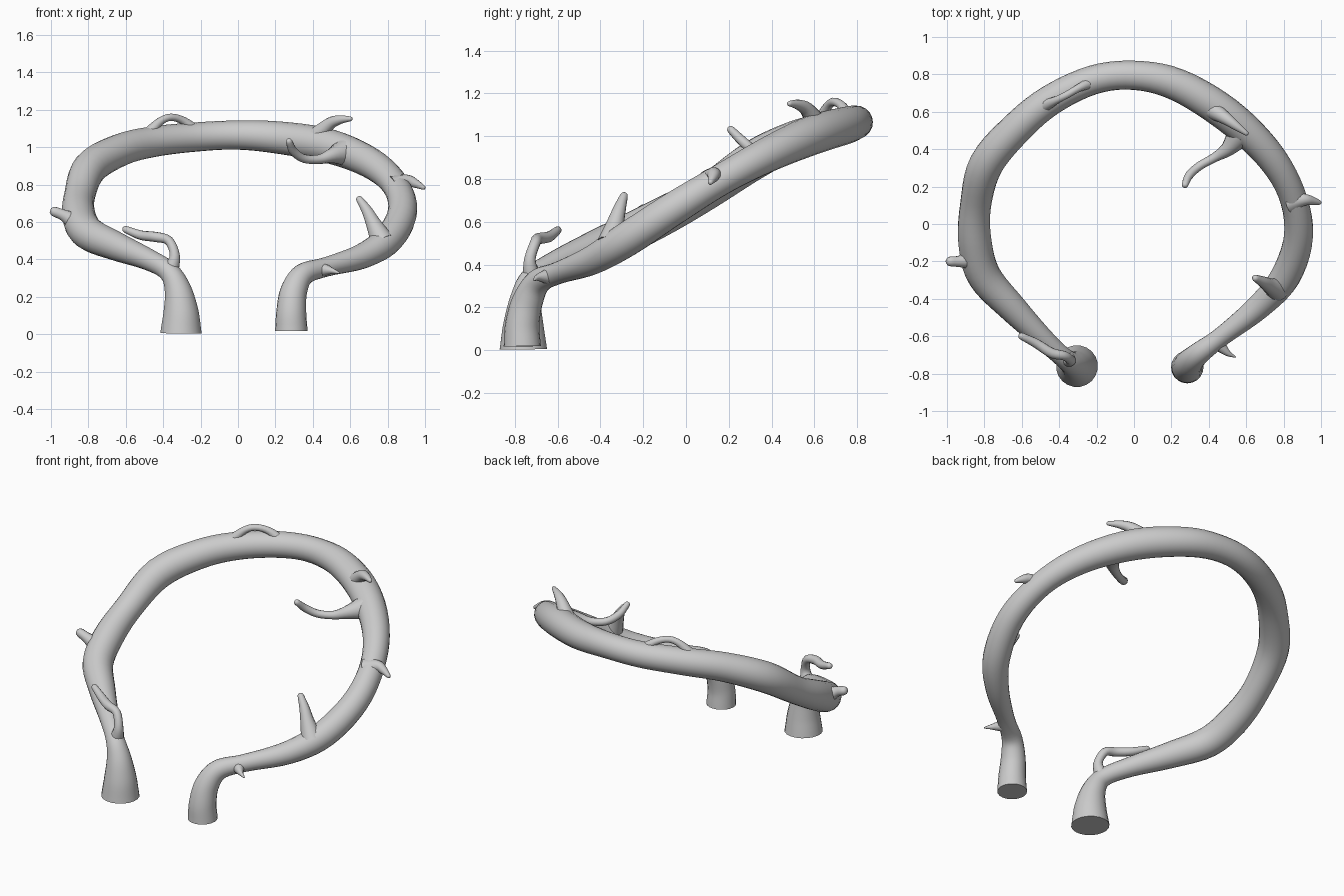
import bpy, bmesh, math
from mathutils import Vector

if "Cube" in bpy.data.objects:
    bpy.data.objects.remove(bpy.data.objects["Cube"])


def smooth_path(pts, steps):
    """Catmull-Rom through (x, y, z, radius) points."""
    p = [Vector(q) for q in pts]
    p = [p[0] * 2 - p[1]] + p + [p[-1] * 2 - p[-2]]
    out = []
    for i in range(1, len(p) - 2):
        a, b, c, d = p[i - 1:i + 3]
        for s in range(steps):
            t = s / steps
            out.append(0.5 * (2 * b + (c - a) * t + (2 * a - 5 * b + 4 * c - d) * t ** 2
                              + (3 * b - a - 3 * c + d) * t ** 3))
    out.append(p[-2])
    return out


def branch(name, pts, sides=16, steps=5, round_tip=False):
    path = smooth_path(pts, steps)
    pos = [q.to_3d() for q in path]
    rad = [q[3] for q in path]
    if round_tip:
        d = (pos[-1] - pos[-2]).normalized()
        r = rad[-1]
        for a in (35, 65):
            pos.append(pos[-3 if a == 0 else len(path) - 1] + d * r * math.sin(math.radians(a)))
            rad.append(r * math.cos(math.radians(a)))
    bm = bmesh.new()
    rings = []
    n = len(pos)
    tan = [(pos[min(i + 1, n - 1)] - pos[max(i - 1, 0)]).normalized() for i in range(n)]
    u = tan[0].orthogonal().normalized()
    for i in range(n):
        if i:
            u = tan[i - 1].rotation_difference(tan[i]) @ u
        u = (u - tan[i] * u.dot(tan[i])).normalized()
        v = tan[i].cross(u)
        ring = []
        for k in range(sides):
            a = 2 * math.pi * k / sides
            ring.append(bm.verts.new(pos[i] + (u * math.cos(a) + v * math.sin(a)) * rad[i]))
        rings.append(ring)
    for r0, r1 in zip(rings, rings[1:]):
        for k in range(sides):
            j = (k + 1) % sides
            bm.faces.new((r0[k], r0[j], r1[j], r1[k]))
    bm.faces.new(rings[0][::-1])
    bm.faces.new(rings[-1])
    bmesh.ops.recalc_face_normals(bm, faces=bm.faces)
    me = bpy.data.meshes.new(name)
    bm.to_mesh(me)
    bm.free()
    ob = bpy.data.objects.new(name, me)
    bpy.context.collection.objects.link(ob)
    bpy.ops.object.select_all(action='DESELECT')
    ob.select_set(True)
    bpy.context.view_layer.objects.active = ob
    bpy.ops.object.shade_smooth_by_angle(angle=math.radians(50))
    return ob


# Main bent branch, from the left foot round the back to the right foot
branch("main_branch", [
    (-.305, -.76, .005, .112), (-.305, -.76, .12, .095), (-.322, -.75, .24, .072),
    (-.37, -.72, .335, .055), (-.48, -.62, .40, .058), (-.65, -.45, .47, .077),
    (-.80, -.28, .54, .090), (-.85, -.10, .63, .090), (-.847, .10, .74, .083),
    (-.79, .32, .89, .092), (-.63, .51, .985, .087), (-.45, .66, 1.03, .082),
    (-.22, .77, 1.055, .078), (0, .795, 1.065, .078), (.23, .745, 1.05, .087),
    (.49, .59, 1.005, .092), (.71, .385, .915, .082), (.84, .17, .80, .073),
    (.88, -.06, .66, .078), (.81, -.28, .515, .080), (.67, -.44, .42, .068),
    (.47, -.60, .36, .052), (.35, -.69, .32, .060), (.298, -.74, .23, .072),
    (.285, -.765, .12, .080), (.285, -.765, .018, .087)], sides=20)

# Side twigs: flared roots start inside the main branch
twigs = {
    "left_foot_twig": [(-.36, -.72, .34, .045), (-.338, -.73, .42, .028), (-.37, -.705, .50, .025),
                       (-.44, -.69, .52, .027), (-.52, -.64, .53, .025), (-.60, -.60, .56, .019)],
    "left_stub": [(-.87, -.19, .60, .055), (-.93, -.20, .635, .032), (-.98, -.20, .655, .027)],
    "loop_twig": [(-.48, .63, 1.07, .035), (-.42, .66, 1.135, .022), (-.36, .69, 1.16, .02),
                  (-.29, .73, 1.14, .022), (-.22, .76, 1.08, .035)],
    "top_twig": [(.42, .61, 1.06, .05), (.49, .565, 1.125, .034), (.545, .525, 1.147, .024),
                 (.60, .485, 1.152, .013)],
    "inner_twig": [(.56, .47, .97, .07), (.50, .40, .955, .04), (.43, .355, .935, .025),
                   (.35, .31, .94, .023), (.295, .26, .98, .023), (.273, .21, 1.03, .018)],
    "outer_spike": [(.84, .12, .79, .065), (.905, .13, .82, .035), (.95, .125, .805, .024),
                    (.99, .115, .785, .013)],
    "front_thorn": [(.77, -.35, .50, .065), (.725, -.33, .59, .042), (.69, -.31, .66, .03),
                    (.65, -.29, .72, .019)],
    "small_spike": [(.45, -.64, .345, .04), (.50, -.69, .34, .017), (.54, -.71, .328, .005)],
}
for name, pts in twigs.items():
    branch(name, pts, sides=12, steps=4, round_tip=name != "loop_twig")
